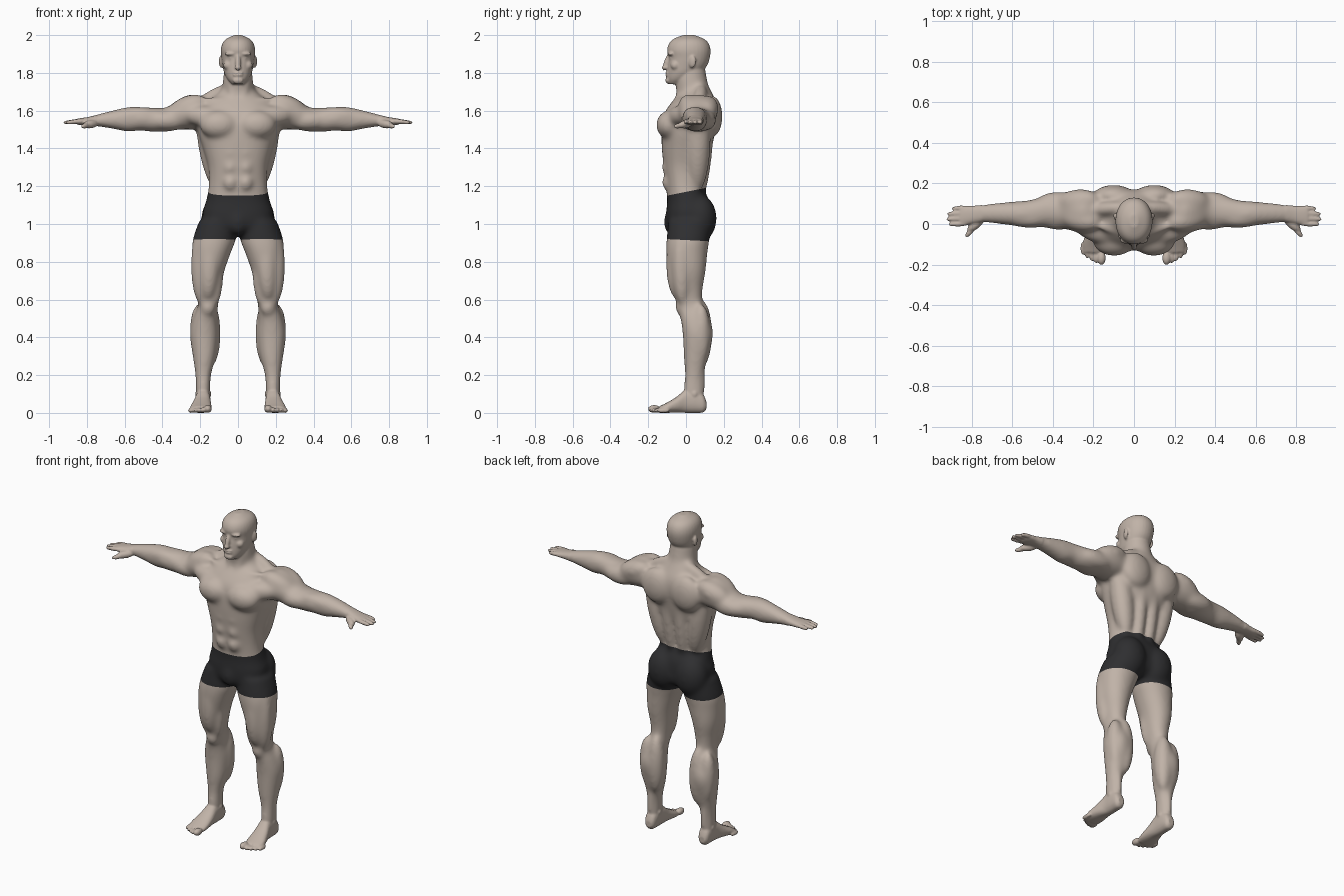
import bpy
import bmesh
import math
from mathutils import Matrix, Vector

old = bpy.data.objects.get("Cube")
if old:
    bpy.data.objects.remove(old)

BOTH, CENTRE = (1, -1), (1,)
# Maps (along, across, other) to x, y, z for lofts running along each axis
LAYOUT = {
    "x": lambda t, a, b: (t, b, a),
    "y": lambda t, a, b: (a, t, b),
    "z": lambda t, a, b: (a, b, t),
}


def material(name, colour):
    mat = bpy.data.materials.new(name)
    mat.use_nodes = True
    mat.diffuse_color = (*colour, 1)
    shader = mat.node_tree.nodes["Principled BSDF"]
    shader.inputs["Base Color"].default_value = (*colour, 1)
    return mat


def spline(rows, steps=4):
    """Smoothly interpolate between the given cross-sections."""
    rows = [Vector(row) for row in rows]
    padded = [rows[0], *rows, rows[-1]]
    for before, start, end, after in zip(padded, padded[1:], padded[2:], padded[3:]):
        for step in range(steps):
            t = step / steps
            bend = (end - before) * t + (before * 2 - start * 5 + end * 4 - after) * t**2
            yield start + (bend + (start * 3 - before - end * 3 + after) * t**3) / 2
    yield rows[-1]


def loft(bm, axis, rows, sides=CENTRE, sharpness=2.3, count=32):
    """Rows hold: position, low and high edge across, low and high edge of the other axis."""
    for side in sides:
        rings = []
        for t, a_low, a_high, b_low, b_high in spline(rows):
            ring = []
            for i in range(count):
                angle = math.tau * i / count
                c, s = math.cos(angle), math.sin(angle)
                c = math.copysign(abs(c) ** (2 / sharpness), c)
                s = math.copysign(abs(s) ** (2 / sharpness), s)
                a = (a_low + a_high + (a_high - a_low) * c) / 2
                b = (b_low + b_high + (b_high - b_low) * s) / 2
                x, y, z = LAYOUT[axis](t, a, b)
                ring.append(bm.verts.new((x * side, y, z)))
            rings.append(ring)
        for low, high in zip(rings, rings[1:]):
            for i in range(count):
                j = (i + 1) % count
                bm.faces.new((low[i], low[j], high[j], high[i]))
        bm.faces.new(rings[0])
        bm.faces.new(rings[-1])


def blob(bm, centre, radii, sides=BOTH, turn=None):
    """An ellipsoid, mirrored by default."""
    for side in sides:
        shape = Matrix.Translation(centre) @ (turn or Matrix()) @ Matrix.Diagonal((*radii, 1))
        flip = Matrix.Diagonal((side, 1, 1, 1))
        bmesh.ops.create_icosphere(bm, subdivisions=3, radius=1, matrix=flip @ shape)


def muscle(bm, start, end, radius, sides=BOTH):
    """A spindle stretched between two points."""
    start, end = Vector(start), Vector(end)
    turn = (end - start).to_track_quat("Z", "Y").to_matrix().to_4x4()
    length = (end - start).length / 2
    blob(bm, (start + end) / 2, (radius, radius, length), sides, turn)


def fuse(name, bm, voxel, smoothing):
    """Merge overlapping volumes into one skin and soften the joins."""
    bmesh.ops.recalc_face_normals(bm, faces=bm.faces)
    mesh = bpy.data.meshes.new(name)
    bm.to_mesh(mesh)
    bm.free()
    obj = bpy.data.objects.new(name, mesh)
    bpy.context.collection.objects.link(obj)
    remesh = obj.modifiers.new("fuse", "REMESH")
    remesh.mode = "VOXEL"
    remesh.voxel_size = voxel
    soften = obj.modifiers.new("soften", "SMOOTH")
    soften.factor = 0.5
    soften.iterations = smoothing
    graph = bpy.context.evaluated_depsgraph_get()
    fused = bpy.data.meshes.new_from_object(obj.evaluated_get(graph))
    bpy.data.objects.remove(obj)
    return fused


# Torso and neck
bm = bmesh.new()
torso = [(.94, .06, -.06, .08), (.98, .15, -.1, .13), (1.05, .188, -.105, .135),
         (1.12, .17, -.1, .125), (1.2, .155, -.104, .09), (1.3, .157, -.118, .1),
         (1.4, .185, -.128, .135), (1.5, .213, -.13, .157), (1.58, .207, -.118, .17),
         (1.64, .18, -.08, .163), (1.69, .11, -.04, .14), (1.73, .08, -.03, .12)]
loft(bm, "z", [(z, -w, w, front, back) for z, w, front, back in torso])
neck = [(1.62, .1, -.04, .14), (1.7, .085, -.05, .128), (1.76, .08, -.06, .113), (1.84, .072, -.05, .1)]
loft(bm, "z", [(z, -w, w, front, back) for z, w, front, back in neck], sharpness=2)

# Chest, abdomen and back muscles
blob(bm, (.098, -.085, 1.525), (.105, .073, .078))
muscle(bm, (.03, -.08, 1.55), (.3, -.0, 1.585), .058)
for height in (1.22, 1.3, 1.38):
    blob(bm, (.04, -.098, height), (.038, .03, .044))
muscle(bm, (.1, .055, 1.16), (.19, .075, 1.66), .065)
muscle(bm, (.037, .07, 1.1), (.045, .125, 1.65), .042)
blob(bm, (.1, .14, 1.57), (.1, .053, .11))
muscle(bm, (.03, .085, 1.74), (.25, .065, 1.61), .034)
muscle(bm, (.07, .01, 1.8), (.015, -.055, 1.65), .018)
muscle(bm, (.015, -.06, 1.645), (.2, -.005, 1.665), .015)

# Arms
loft(bm, "x", [(.1, 1.53, 1.64, -.01, .14), (.18, 1.51, 1.668, -.04, .155),
               (.25, 1.5, 1.685, -.047, .165), (.31, 1.5, 1.663, -.033, .162),
               (.38, 1.488, 1.617, -.017, .149), (.46, 1.488, 1.617, -.017, .132),
               (.52, 1.495, 1.62, -.02, .117), (.58, 1.488, 1.62, -.01, .112),
               (.65, 1.501, 1.605, -.002, .106), (.72, 1.513, 1.587, .006, .099),
               (.78, 1.518, 1.57, .008, .092)], BOTH, 2.1)
muscle(bm, (.17, .0, 1.66), (.37, .05, 1.57), .061)
muscle(bm, (.17, .12, 1.65), (.38, .1, 1.57), .062)
muscle(bm, (.27, .02, 1.545), (.48, .025, 1.55), .052)
muscle(bm, (.26, .11, 1.55), (.49, .1, 1.55), .055)
muscle(bm, (.43, .02, 1.58), (.66, .04, 1.56), .047)

# Legs
loft(bm, "z", [(.04, .15, .22, 0, .095), (.1, .147, .223, -.014, .095), (.2, .142, .226, -.007, .093),
               (.3, .117, .24, -.012, .118), (.42, .103, .254, -.018, .144), (.5, .109, .237, -.03, .124),
               (.57, .105, .212, -.047, .09), (.65, .092, .218, -.07, .088), (.75, .072, .237, -.093, .104),
               (.85, .037, .242, -.104, .114), (.92, .012, .239, -.103, .124), (1.02, .01, .205, -.092, .135)],
     BOTH, 2.1)
blob(bm, (.158, -.03, .56), (.038, .026, .045))
muscle(bm, (.11, -.03, .88), (.118, -.025, .57), .037)
muscle(bm, (.2, -.03, .97), (.195, -.02, .57), .052)
muscle(bm, (.14, -.05, .98), (.16, -.05, .6), .056)
muscle(bm, (.145, .085, .6), (.145, .085, .24), .054)
muscle(bm, (.21, .08, .58), (.2, .08, .26), .05)
muscle(bm, (.185, .085, .35), (.185, .085, .05), .018)

# Hips and groin
blob(bm, (.095, .075, 1.03), (.1, .088, .125))
blob(bm, (0, -.075, 1.01), (.055, .043, .07), CENTRE)
soft_body = fuse("soft_body", bm, .009, 26)

# Head
bm = bmesh.new()
bm.from_mesh(soft_body)
bpy.data.meshes.remove(soft_body)
head = [(1.74, .03, -.09, -.03), (1.765, .055, -.1, .03), (1.8, .073, -.1, .08), (1.84, .082, -.097, .112),
        (1.88, .088, -.093, .126), (1.92, .091, -.1, .13), (1.955, .083, -.09, .12),
        (1.98, .062, -.065, .095), (2.0, .02, -.015, .045)]
loft(bm, "z", [(z, -w, w, front, back) for z, w, front, back in head], sharpness=2.1)
muscle(bm, (0, -.085, 1.905), (0, -.12, 1.81), .014, CENTRE)
blob(bm, (0, -.11, 1.828), (.018, .018, .011), CENTRE)
blob(bm, (.035, -.08, 1.901), (.036, .018, .011))
blob(bm, (.05, -.056, 1.84), (.028, .026, .026))
blob(bm, (.033, -.077, 1.878), (.014, .011, .008))
blob(bm, (0, -.096, 1.76), (.028, .013, .018), CENTRE)
for lip in (1.788, 1.8):
    blob(bm, (0, -.096, lip), (.027, .014, .006), CENTRE)
tilt = Matrix.Rotation(math.radians(-25), 4, "Z")
blob(bm, (.088, .032, 1.86), (.011, .023, .034), BOTH, tilt)

# Hands
loft(bm, "x", [(.75, 1.518, 1.577, .008, .094), (.79, 1.522, 1.567, .003, .09),
               (.83, 1.523, 1.561, -.006, .09), (.855, 1.528, 1.557, -.008, .087)], BOTH)
for y, tip in ((.08, .898), (.054, .92), (.028, .924), (.002, .912)):
    muscle(bm, (.81, y, 1.545), (tip, y - .004, 1.538), .0125)
    blob(bm, (tip - .017, y - .004, 1.538), (.018, .0105, .0105))
muscle(bm, (.74, .03, 1.535), (.82, -.035, 1.522), .022)
muscle(bm, (.785, -.01, 1.525), (.83, -.065, 1.515), .014)

# Feet
loft(bm, "y", [(.108, .165, .205, .02, .06), (.09, .152, .218, .002, .1), (.05, .147, .222, 0, .13),
               (0, .146, .225, 0, .125), (-.05, .142, .24, .002, .085), (-.1, .14, .253, 0, .055),
               (-.14, .145, .25, 0, .035)], BOTH)
for toe in range(5):
    size = .021 if toe == 0 else .015 - toe * .0007
    x, y = .16 + toe * .022 + (.004 if toe else 0), -.168 + toe * .006 + toe**2 * .0015
    blob(bm, (x, y, size), (size, .034, size))
for x in (.152, .217):
    blob(bm, (x, .045, .1), (.01, .016, .018))
skin = fuse("body", bm, .006, 3)
skin.materials.clear()
skin.materials.append(material("skin", (.53, .45, .39)))
skin.materials.append(material("shorts_black", (.028, .028, .03)))

# Shorts: cut the skin along a tilted waistband and a level hem, then colour between
bm = bmesh.new()
bm.from_mesh(skin)
waist, waist_up = Vector((0, 0, 1.17)), Vector((0, -.2, 1))
hem, hem_up = Vector((0, 0, .915)), Vector((0, .05, 1))
for point, up in ((waist, waist_up), (hem, hem_up)):
    bmesh.ops.bisect_plane(bm, geom=[*bm.verts, *bm.edges, *bm.faces], plane_co=point, plane_no=up)
for face in bm.faces:
    face.smooth = True
    middle = face.calc_center_median()
    face.material_index = int((middle - waist).dot(waist_up) < 0 < (middle - hem).dot(hem_up))
# Rest the soles on the ground
lowest = min(vert.co.z for vert in bm.verts)
bmesh.ops.translate(bm, verts=bm.verts, vec=(0, 0, -lowest))
bm.to_mesh(skin)
bm.free()
bpy.context.collection.objects.link(bpy.data.objects.new("body", skin))
